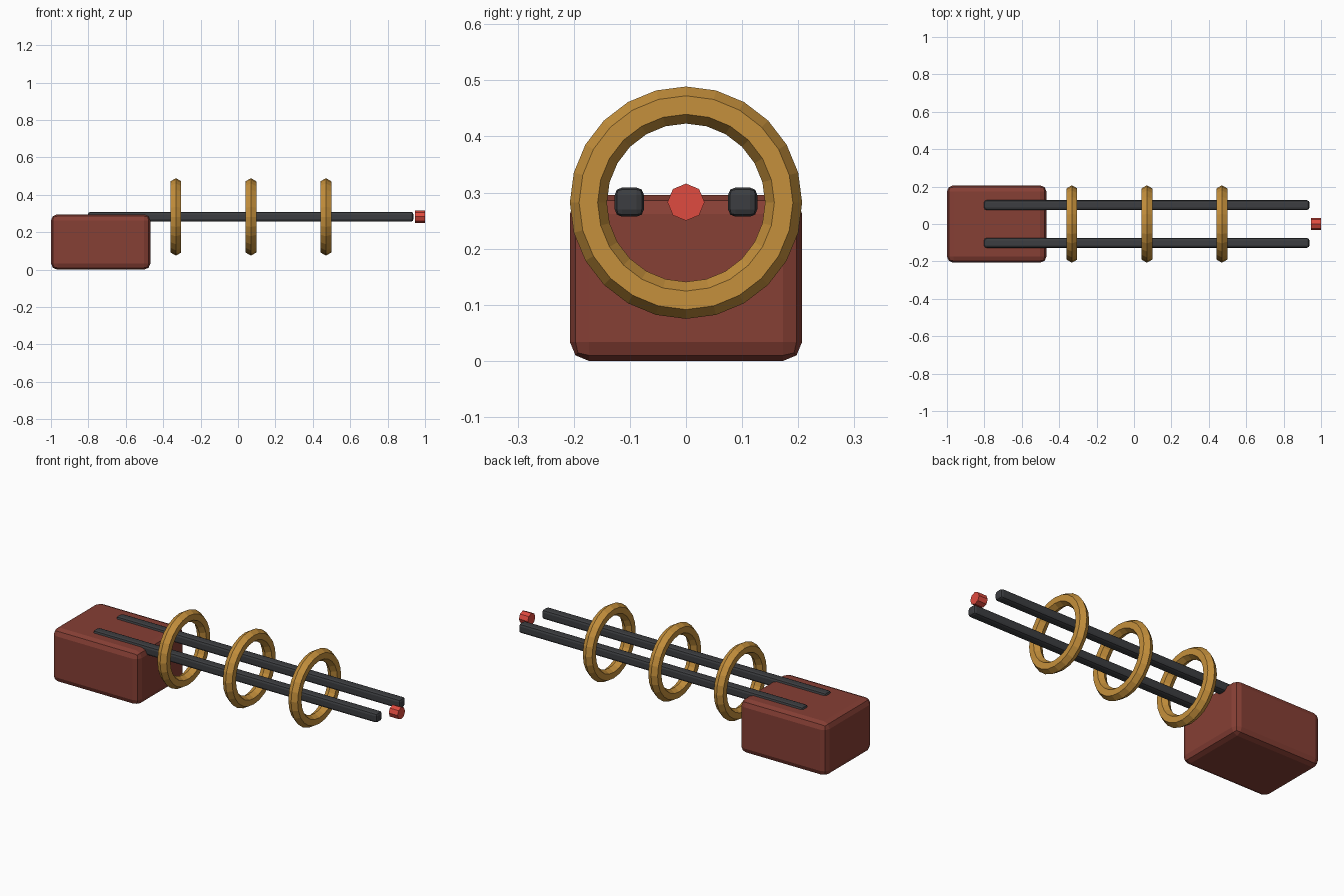
import bpy
from math import pi

if "Cube" in bpy.data.objects:
    bpy.data.objects.remove(bpy.data.objects["Cube"])


def material(name, rgb):
    m = bpy.data.materials.new(name)
    m.diffuse_color = (*rgb, 1.0)
    m.use_nodes = True
    m.node_tree.nodes["Principled BSDF"].inputs["Base Color"].default_value = m.diffuse_color
    return m


WOOD = material("grip_brown", (0.24, 0.05, 0.035))
IRON = material("dark_iron", (0.045, 0.047, 0.052))
BRASS = material("brass", (0.56, 0.28, 0.045))
RED = material("red", (0.74, 0.07, 0.05))


def finish(name, mat):
    ob = bpy.context.object
    ob.name = ob.data.name = name
    ob.data.materials.append(mat)
    return ob


def bevelled_box(name, low, high, bevel, mat):
    centre = [(a + b) / 2 for a, b in zip(low, high)]
    bpy.ops.mesh.primitive_cube_add(size=1, location=centre)
    ob = finish(name, mat)
    ob.scale = [b - a for a, b in zip(low, high)]
    bpy.ops.object.transform_apply(location=False, rotation=False, scale=True)
    mod = ob.modifiers.new("bevel", "BEVEL")
    mod.width = bevel
    mod.segments = 2
    return ob


AXIS_Z = 0.283

# Block at the rear end
bevelled_box("base_block", (-1.0, -0.207, 0.0), (-0.468, 0.207, 0.296), 0.034, WOOD)

# Two parallel rails, sunk into the top of the block
for side, y in (("front", -0.101), ("back", 0.101)):
    bevelled_box(f"{side}_rail", (-0.802, y - 0.026, AXIS_Z - 0.026),
                 (0.938, y + 0.026, AXIS_Z + 0.026), 0.013, IRON)

# Three faceted rings around the rails
for i in range(3):
    bpy.ops.mesh.primitive_torus_add(
        major_radius=0.174, minor_radius=0.033, major_segments=24, minor_segments=6,
        location=(-0.332 + 0.401 * i, 0, 0.282), rotation=(0, pi / 2, 0))
    finish(f"ring_{i + 1}", BRASS)

# Small eight-sided tip at the far end
bpy.ops.mesh.primitive_cylinder_add(vertices=8, radius=0.033, depth=0.054,
                                    location=(0.973, 0, AXIS_Z), rotation=(0, pi / 2, 0))
finish("tip_bead", RED)
